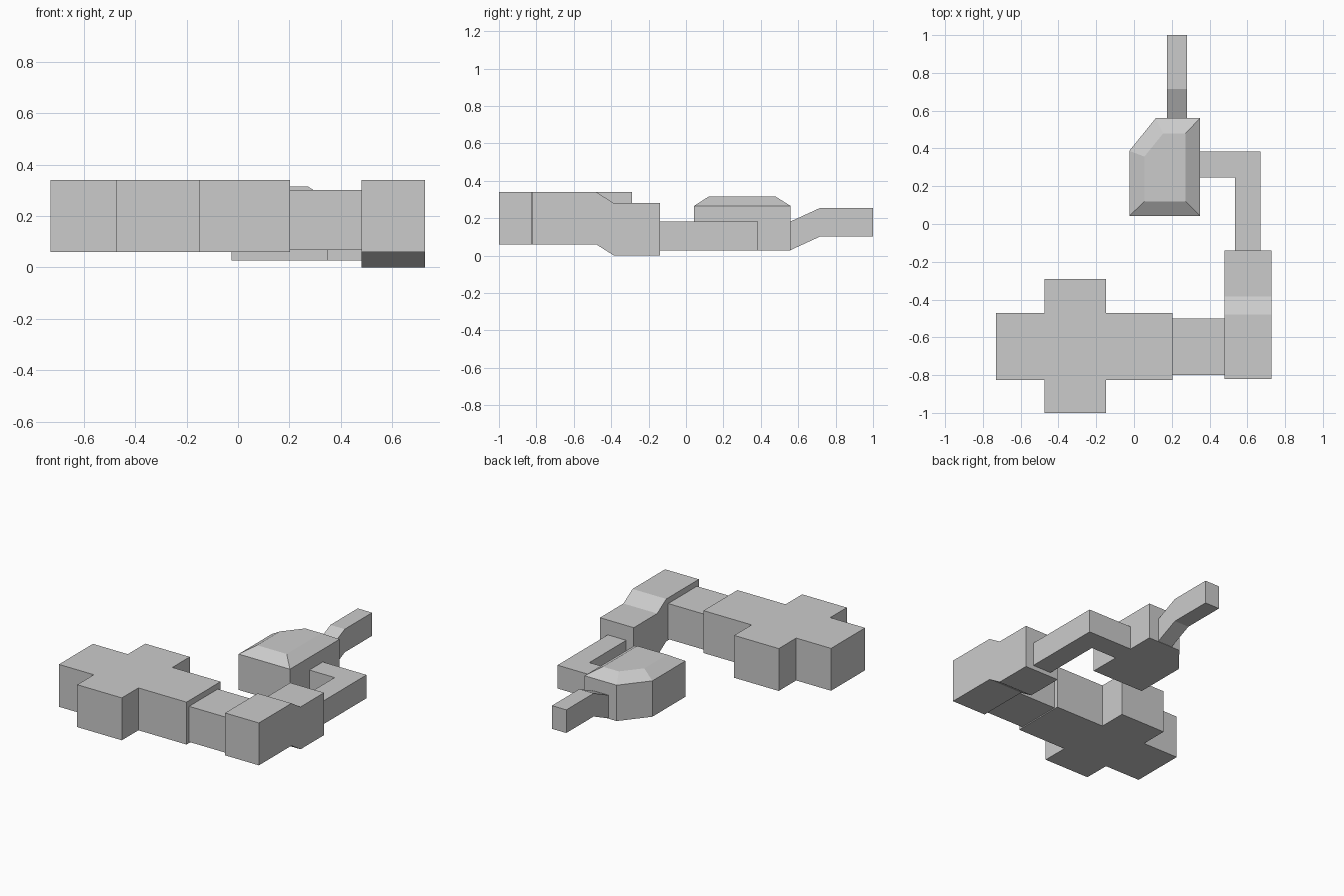
import bpy, bmesh
from mathutils import Vector

if "Cube" in bpy.data.objects:
    bpy.data.objects.remove(bpy.data.objects["Cube"])

stone = bpy.data.materials.new("plain_grey")
stone.diffuse_color = (0.6, 0.6, 0.6, 1)
stone.use_nodes = True
stone.node_tree.nodes["Principled BSDF"].inputs["Base Color"].default_value = stone.diffuse_color


def finish(bm, name):
    bmesh.ops.recalc_face_normals(bm, faces=bm.faces)
    mesh = bpy.data.meshes.new(name)
    bm.to_mesh(mesh)
    bm.free()
    mesh.materials.append(stone)
    obj = bpy.data.objects.new(name, mesh)
    bpy.context.collection.objects.link(obj)
    return obj


def loft(name, rings):
    """Join matching rings of points and cap both ends."""
    bm = bmesh.new()
    loops = [[bm.verts.new(p) for p in ring] for ring in rings]
    n = len(loops[0])
    for a, b in zip(loops, loops[1:]):
        for i in range(n):
            j = (i + 1) % n
            bm.faces.new((a[i], a[j], b[j], b[i]))
    bm.faces.new(loops[0][::-1])
    bm.faces.new(loops[-1])
    return finish(bm, name)


def plan_prism(name, outline, z0, z1):
    return loft(name, [[Vector((x, y, z)) for x, y in outline] for z in (z0, z1)])


def sloped_passage(name, x0, x1, floor, height):
    """Passage of constant height following a floor line of (y, z) points."""
    return loft(name, [[(x0, y, z), (x1, y, z), (x1, y, z + height), (x0, y, z + height)]
                       for y, z in floor])


# Cross-shaped hall
plan_prism("cross_hall", [
    (-0.73, -0.827), (-0.475, -0.827), (-0.475, -1.0), (-0.149, -1.0),
    (-0.149, -0.827), (0.203, -0.827), (0.203, -0.472), (-0.149, -0.472),
    (-0.149, -0.29), (-0.475, -0.29), (-0.475, -0.472), (-0.73, -0.472)], 0.06, 0.34)

# Link between hall and ramp
plan_prism("link_corridor", [(0.203, -0.8), (0.48, -0.8), (0.48, -0.5), (0.203, -0.5)],
           0.067, 0.302)

# Descending ramp passage
sloped_passage("ramp_passage", 0.48, 0.727,
               [(-0.82, 0.06), (-0.48, 0.06), (-0.385, 0.0), (-0.14, 0.0)], 0.28)

# Right-angled low corridor
plan_prism("bent_corridor", [
    (0.535, -0.14), (0.67, -0.14), (0.67, 0.385), (0.35, 0.385),
    (0.35, 0.245), (0.535, 0.245)], 0.028, 0.182)

# Chamber with one cut corner and a bevelled roof
wall = [(-0.025, 0.042), (0.35, 0.042), (0.35, 0.56), (0.115, 0.56), (-0.025, 0.387)]
roof = [(0.055, 0.12), (0.272, 0.12), (0.272, 0.48), (0.155, 0.48), (0.055, 0.357)]
loft("cut_corner_chamber", [[(x, y, z) for x, y in outline] for outline, z in
                            ((wall, 0.028), (wall, 0.265), (roof, 0.315))])

# Rising exit passage
sloped_passage("exit_passage", 0.175, 0.28,
               [(0.56, 0.03), (0.715, 0.101), (1.0, 0.101)], 0.153)
